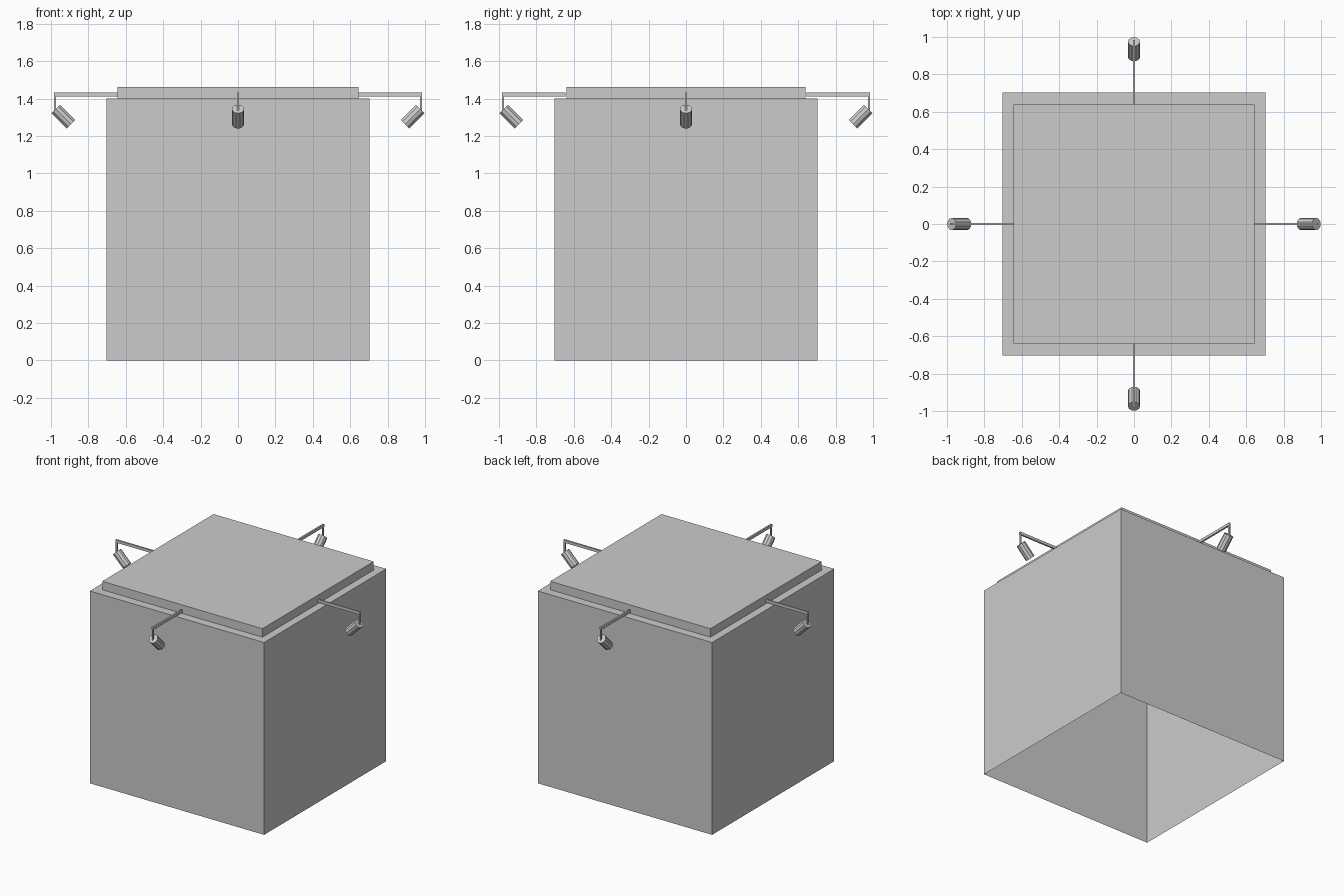
import bpy, bmesh, math
from mathutils import Matrix, Vector

if "Cube" in bpy.data.objects:
    bpy.data.objects.remove(bpy.data.objects["Cube"])

grey = bpy.data.materials.new("light_grey")
grey.diffuse_color = (0.6, 0.6, 0.6, 1)
grey.use_nodes = True
grey.node_tree.nodes["Principled BSDF"].inputs["Base Color"].default_value = grey.diffuse_color


def finish(name, bm, rot=0.0):
    bm.transform(Matrix.Rotation(rot, 4, 'Z'))
    me = bpy.data.meshes.new(name)
    bm.to_mesh(me)
    bm.free()
    me.materials.append(grey)
    ob = bpy.data.objects.new(name, me)
    bpy.context.collection.objects.link(ob)
    return ob


def box(bm, lo, hi):
    lo, hi = Vector(lo), Vector(hi)
    size = hi - lo
    m = Matrix.Translation((lo + hi) / 2) @ Matrix.Diagonal((*size, 1))
    return bmesh.ops.create_cube(bm, size=1, matrix=m)["verts"]


def drop_bottom(bm):
    low = [f for f in bm.faces if f.normal.z < -0.9]
    bmesh.ops.delete(bm, geom=low, context='FACES')


# Main block, hollow and open underneath
bm = bmesh.new()
box(bm, (-0.702, -0.702, 0), (0.702, 0.702, 1.4))
bm.normal_update()
drop_bottom(bm)
finish("main_block", bm)

# Raised top panel
bm = bmesh.new()
box(bm, (-0.645, -0.64, 1.4), (0.645, 0.64, 1.462))
bm.normal_update()
drop_bottom(bm)
finish("top_panel", bm)

# Four spotlights, one per side
for i, side in enumerate(("right", "back", "left", "front")):
    rot = i * math.pi / 2
    # horizontal arm and short drop post
    bm = bmesh.new()
    box(bm, (0.645, -0.006, 1.412), (0.984, 0.006, 1.432))
    box(bm, (0.972, -0.005, 1.335), (0.984, 0.005, 1.412))
    finish(side + "_lamp_arm", bm, rot)
    # lamp head tilted back towards the wall
    bm = bmesh.new()
    m = Matrix.Translation((0.934, 0, 1.304)) @ Matrix.Rotation(math.radians(45), 4, 'Y')
    bmesh.ops.create_cone(bm, cap_ends=True, segments=10, radius1=0.033,
                          radius2=0.033, depth=0.115, matrix=m)
    finish(side + "_lamp_head", bm, rot)
